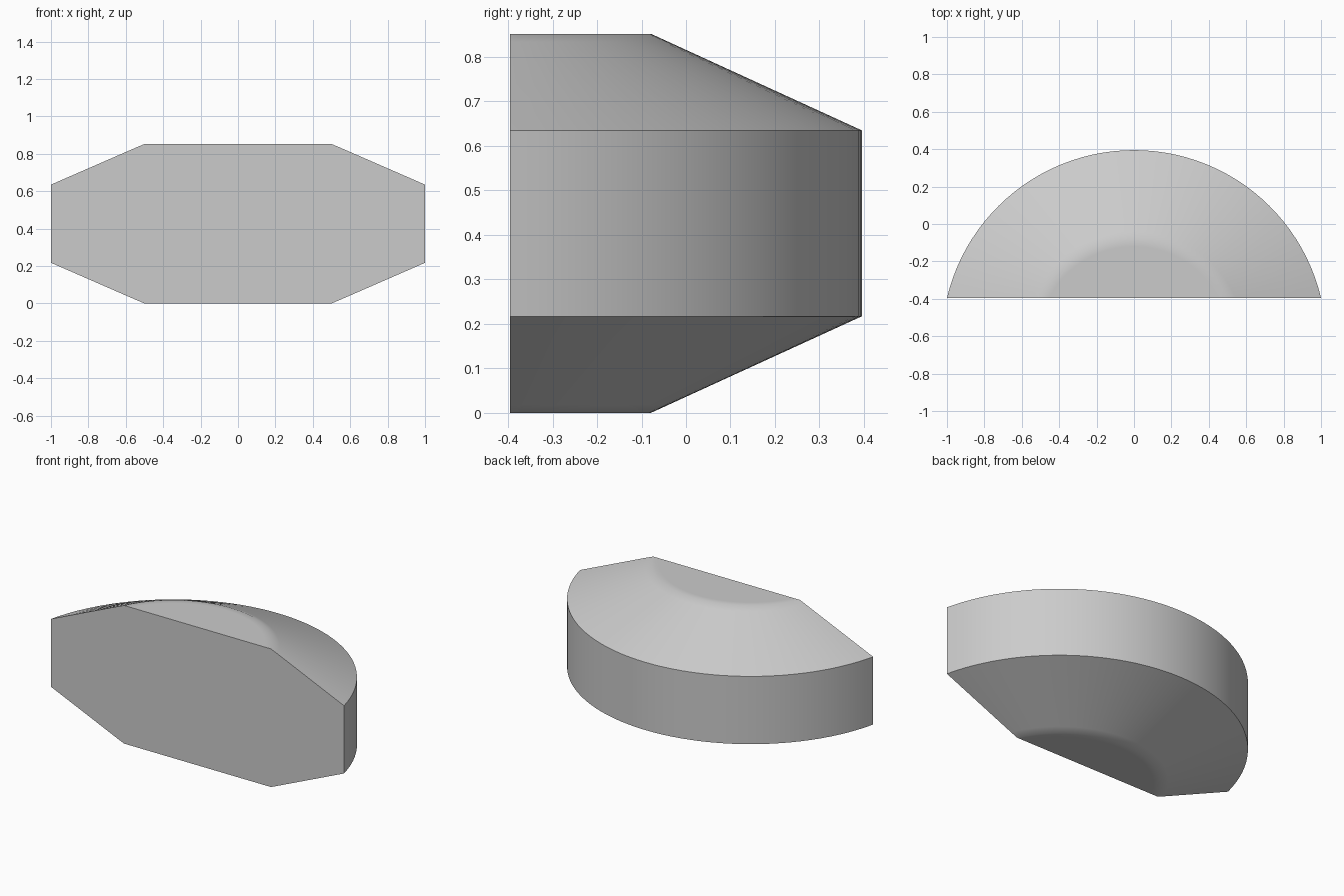
import bpy, bmesh, math

cube = bpy.data.objects.get("Cube")
if cube:
    bpy.data.objects.remove(cube, do_unlink=True)

FRONT, BACK = -0.395, 0.395
HEIGHT, RIM_LOW, RIM_HIGH = 0.852, 0.217, 0.635
R_OUT, R_IN = 1.028, 0.554
CENTRE_Y = BACK - R_OUT
SOFT = 0.04          # half width of the softened crease around the caps
SEGMENTS = 48

grey = bpy.data.materials.new("light_grey")
grey.use_nodes = True
colour = (0.6, 0.6, 0.6, 1)
grey.diffuse_color = colour
grey.node_tree.nodes["Principled BSDF"].inputs["Base Color"].default_value = colour


def arc(bm, radius, z):
    """Arc behind the flat front, ending exactly on the front plane."""
    start = math.asin((FRONT - CENTRE_Y) / radius)
    angles = [start + (math.pi - 2 * start) * i / SEGMENTS for i in range(SEGMENTS + 1)]
    return [bm.verts.new((radius * math.cos(a), CENTRE_Y + radius * math.sin(a), z))
            for a in angles]


# Profile from the bottom cap, around the rim, to the top cap
slope = (HEIGHT - RIM_HIGH) / (R_OUT - R_IN)
lower = [(R_IN - SOFT, 0), (R_IN, 0), (R_IN + SOFT, SOFT * slope), (R_OUT, RIM_LOW)]
upper = [(R_OUT, RIM_HIGH), (R_IN + SOFT, HEIGHT - SOFT * slope),
         (R_IN, HEIGHT), (R_IN - SOFT, HEIGHT)]

bm = bmesh.new()
rings = [arc(bm, r, z) for r, z in lower + upper]

# Curved skin
for a, b in zip(rings, rings[1:]):
    for i in range(SEGMENTS):
        bm.faces.new((a[i], a[i + 1], b[i + 1], b[i]))

# Flat bottom, top and front
bm.faces.new(rings[0])
bm.faces.new(rings[-1])
bm.faces.new([r[0] for r in rings] + [r[-1] for r in reversed(rings)])
bmesh.ops.recalc_face_normals(bm, faces=bm.faces)

mesh = bpy.data.meshes.new("half_round_body")
bm.to_mesh(mesh)
bm.free()
mesh.materials.append(grey)
body = bpy.data.objects.new("half_round_body", mesh)
bpy.context.collection.objects.link(body)

bpy.ops.object.select_all(action="DESELECT")
body.select_set(True)
bpy.context.view_layer.objects.active = body
bpy.ops.object.shade_smooth_by_angle(angle=math.radians(30))
